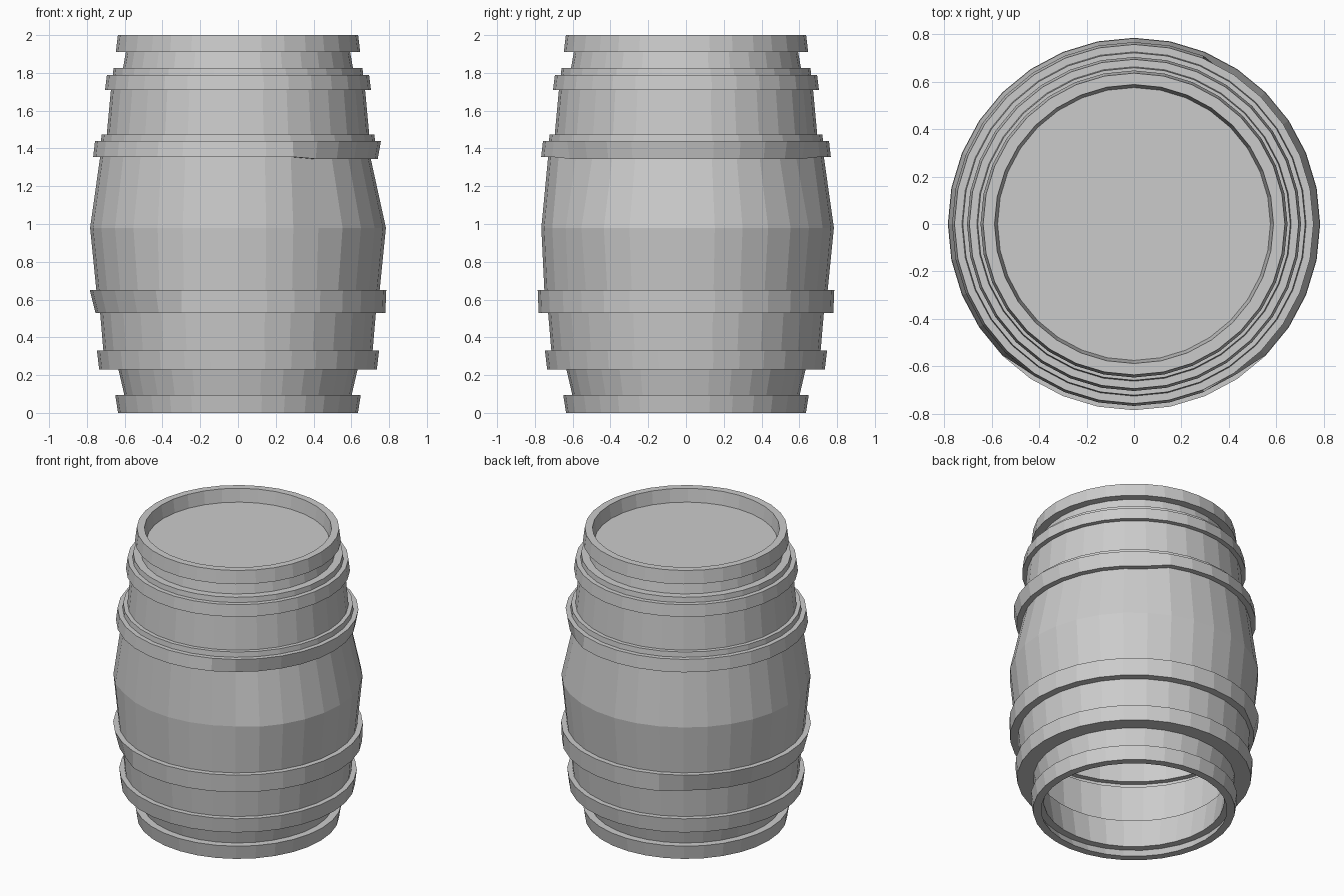
import bpy, bmesh
from math import cos, sin, tau

if "Cube" in bpy.data.objects:
    bpy.data.objects.remove(bpy.data.objects["Cube"])

SIDES = 32

# outer profile (radius, height), bottom to top: stave sections stepping out into six hoops
outer = [(.635, 0), (.65, .095), (.602, .095), (.633, .23),
         (.735, .23), (.747, .33), (.713, .33), (.73, .53),
         (.78, .53), (.785, .65), (.75, .65), (.783, .98), (.73, 1.355),
         (.767, 1.355), (.757, 1.44), (.698, 1.44), (.673, 1.71),
         (.704, 1.71), (.694, 1.79), (.615, 1.79), (.594, 1.91),
         (.647, 1.91), (.636, 2)]

# rim lip going down to the lid, then the hollow interior back to the open bottom
inner = [(.588, 2), (.575, 1.91), (.58, 1.825), (.659, 1.825), (.668, 1.745),
         (.638, 1.745), (.663, 1.475), (.722, 1.475), (.731, 1.39),
         (.695, 1.39), (.733, .98), (.715, .615), (.75, .615), (.745, .565),
         (.695, .565), (.678, .295), (.712, .295), (.70, .265),
         (.598, .265), (.567, .06), (.615, .06), (.585, 0)]


def hand_worn(r, z, a):
    """Small irregularities of the middle band and its two hoops."""
    if z == .98 and sin(a) < -.8:
        r -= .017
    if z == 1.355 and cos(a) > .4:
        return r - .027, z - .01
    if (r, z) == (.78, .53) and cos(a) < -.5:
        r -= .025
    return r, z


def lathe(name, profile, closed=False):
    bm = bmesh.new()
    rings = []
    for r, z in profile:
        ring = []
        for i in range(SIDES):
            a = tau * i / SIDES
            rr, zz = hand_worn(r, z, a)
            ring.append(bm.verts.new((rr * cos(a), rr * sin(a), zz)))
        rings.append(ring)
    pairs = list(zip(rings, rings[1:]))
    if closed:
        pairs.append((rings[-1], rings[0]))
    for lo, hi in pairs:
        for i in range(SIDES):
            j = (i + 1) % SIDES
            bm.faces.new((lo[i], lo[j], hi[j], hi[i]))
    if not closed:
        bm.faces.new(rings[-1])
    bmesh.ops.recalc_face_normals(bm, faces=bm.faces)
    mesh = bpy.data.meshes.new(name)
    bm.to_mesh(mesh)
    bm.free()
    obj = bpy.data.objects.new(name, mesh)
    bpy.context.collection.objects.link(obj)
    return obj


# hollow barrel wall with hoops
lathe("barrel_wall", outer + inner, closed=True)

# recessed lid
bpy.ops.mesh.primitive_circle_add(vertices=SIDES, radius=.576, fill_type='NGON',
                                  location=(0, 0, 1.91))
bpy.context.object.name = "lid"
